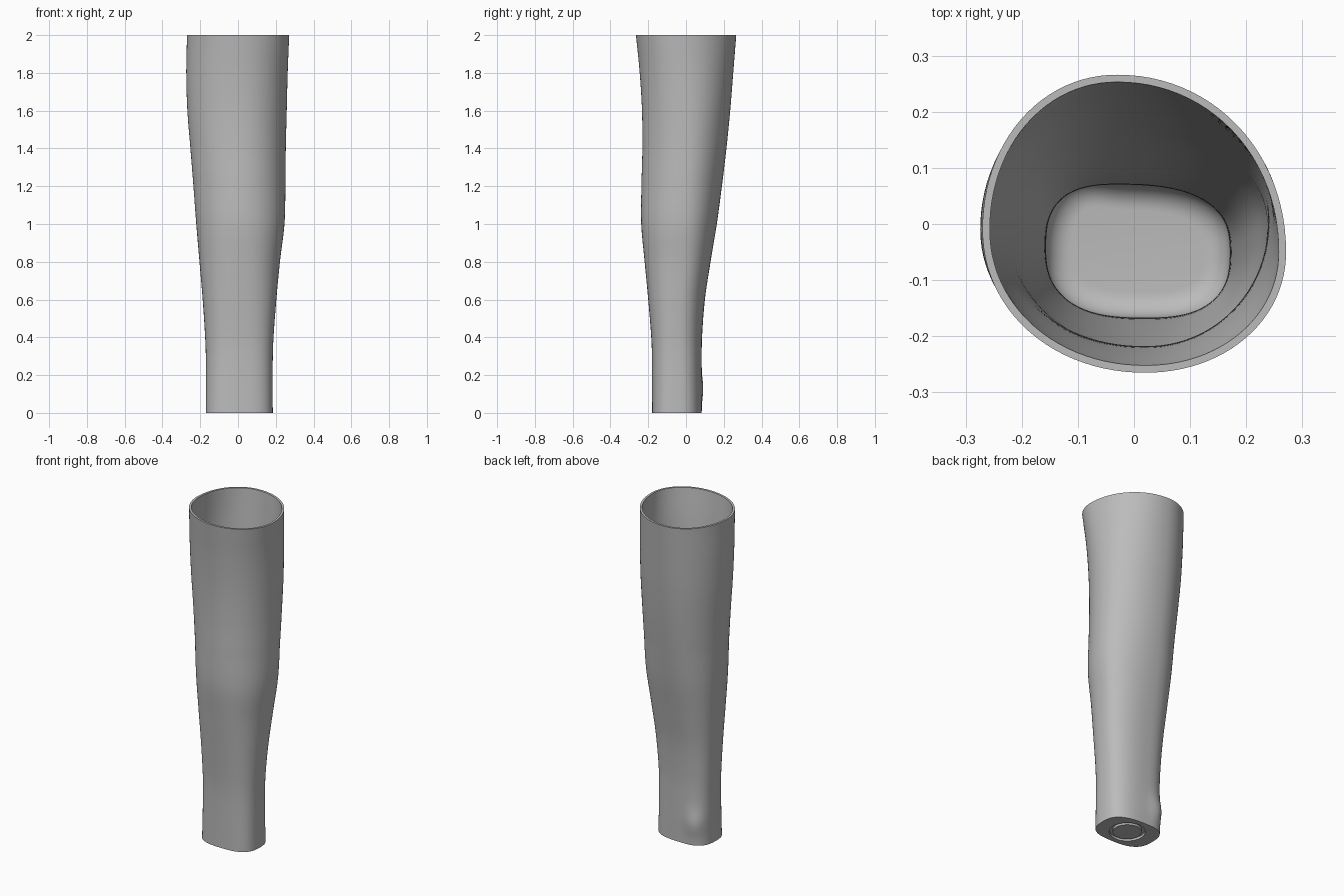
import bpy, bmesh
from math import sin, cos, pi, exp, radians

cube = bpy.data.objects.get("Cube")
if cube:
    bpy.data.objects.remove(cube, do_unlink=True)

SEGMENTS = 96
RINGS = 72
WALL = 0.013
FLOOR = 0.045
FILLET = 0.045

# Section outline by height: z, left x, right x, front y, back y, y of the right-most point
SECTIONS = [
    (0.0, -0.17, 0.184, -0.18, 0.083, -0.05),
    (0.28, -0.17, 0.184, -0.18, 0.083, -0.05),
    (0.4, -0.174, 0.188, -0.184, 0.085, -0.05),
    (0.6, -0.187, 0.203, -0.2, 0.1, -0.04),
    (0.8, -0.204, 0.222, -0.219, 0.13, -0.02),
    (1.0, -0.221, 0.246, -0.237, 0.163, -0.01),
    (1.2, -0.236, 0.251, -0.236, 0.19, 0.0),
    (1.4, -0.252, 0.253, -0.231, 0.214, 0.01),
    (1.6, -0.268, 0.258, -0.233, 0.234, 0.01),
    (1.8, -0.274, 0.263, -0.245, 0.25, -0.01),
    (2.0, -0.27, 0.271, -0.265, 0.266, -0.05),
]


def section_at(z):
    """Smoothly interpolate the section table with Hermite curves."""
    i = 0
    while i < len(SECTIONS) - 2 and z > SECTIONS[i + 1][0]:
        i += 1
    before = SECTIONS[max(i - 1, 0)]
    start, end = SECTIONS[i], SECTIONS[i + 1]
    after = SECTIONS[min(i + 2, len(SECTIONS) - 1)]
    span = end[0] - start[0]
    t = (z - start[0]) / span
    result = []
    for k in range(1, len(start)):
        m0 = (end[k] - before[k]) / (end[0] - before[0]) * span
        m1 = (after[k] - start[k]) / (after[0] - start[0]) * span
        if i == 0:
            m0 = 0
        result.append((2*t**3 - 3*t**2 + 1) * start[k] + (t**3 - 2*t**2 + t) * m0
                      + (3*t**2 - 2*t**3) * end[k] + (t**3 - t**2) * m1)
    return result


def outline(z, inset=0.0, level=None):
    """Closed rounded outline: four superellipse quarters meeting at the extremes."""
    left, right, front, back, right_y = section_at(z)
    left, right, front, back = left + inset, right - inset, front + inset, back - inset
    left_y = -0.05 + 0.04 * min(z, 1)
    power = 2.05 + 0.75 * max(0, 1 - z / 1.2)
    points = []
    for s in range(SEGMENTS):
        angle = 2 * pi * s / SEGMENTS
        c, d = cos(angle), sin(angle)
        r = (abs(c) ** power + abs(d) ** power) ** (-1 / power)
        mid_x = -0.03 if d >= 0 else 0.02
        mid_y = right_y if c >= 0 else left_y
        x = mid_x + r * c * (right - mid_x if c >= 0 else mid_x - left)
        y = mid_y + r * d * (back - mid_y if d >= 0 else mid_y - front)
        # wrist bone bulge
        bulge = 0.016 * exp(-((z - 0.13) / 0.075) ** 2 - ((angle - 2.1) / 0.42) ** 2)
        points.append((x - 0.5 * bulge, y + 0.86 * bulge, z if level is None else level))
    return points


def circle(radius, z):
    return [(0.007 + radius * cos(2 * pi * s / SEGMENTS),
             -0.05 + radius * sin(2 * pi * s / SEGMENTS), z) for s in range(SEGMENTS)]


# Underside with a ring groove, then the outer skin, rim, inner skin and floor
loops = [circle(0.08, 0), circle(0.08, 0.015), circle(0.1, 0.015), circle(0.1, 0)]
loops += [outline(2 * k / RINGS) for k in range(RINGS + 1)]
wall_start = FLOOR + FILLET
for k in range(RINGS, -1, -1):
    loops.append(outline(wall_start + (2 - wall_start) * k / RINGS, WALL))
for k in range(1, 9):
    a = pi / 2 * k / 8
    loops.append(outline(wall_start, WALL + FILLET * (1 - cos(a)),
                         wall_start - FILLET * sin(a)))

bm = bmesh.new()
rings = [[bm.verts.new(p) for p in loop] for loop in loops]
for lower, upper in zip(rings, rings[1:]):
    for s in range(SEGMENTS):
        n = (s + 1) % SEGMENTS
        bm.faces.new((lower[s], lower[n], upper[n], upper[s]))
bm.faces.new(list(reversed(rings[0])))
bm.faces.new(rings[-1])
bmesh.ops.recalc_face_normals(bm, faces=bm.faces)

mesh = bpy.data.meshes.new("forearm_socket")
bm.to_mesh(mesh)
bm.free()
socket = bpy.data.objects.new("forearm_socket", mesh)
bpy.context.collection.objects.link(socket)

# Plain grey plastic
grey = bpy.data.materials.new("grey_plastic")
grey.use_nodes = True
colour = (0.5, 0.5, 0.5, 1)
grey.diffuse_color = colour
grey.node_tree.nodes["Principled BSDF"].inputs["Base Color"].default_value = colour
mesh.materials.append(grey)

bpy.ops.object.select_all(action="DESELECT")
socket.select_set(True)
bpy.context.view_layer.objects.active = socket
bpy.ops.object.shade_smooth_by_angle(angle=radians(35))
